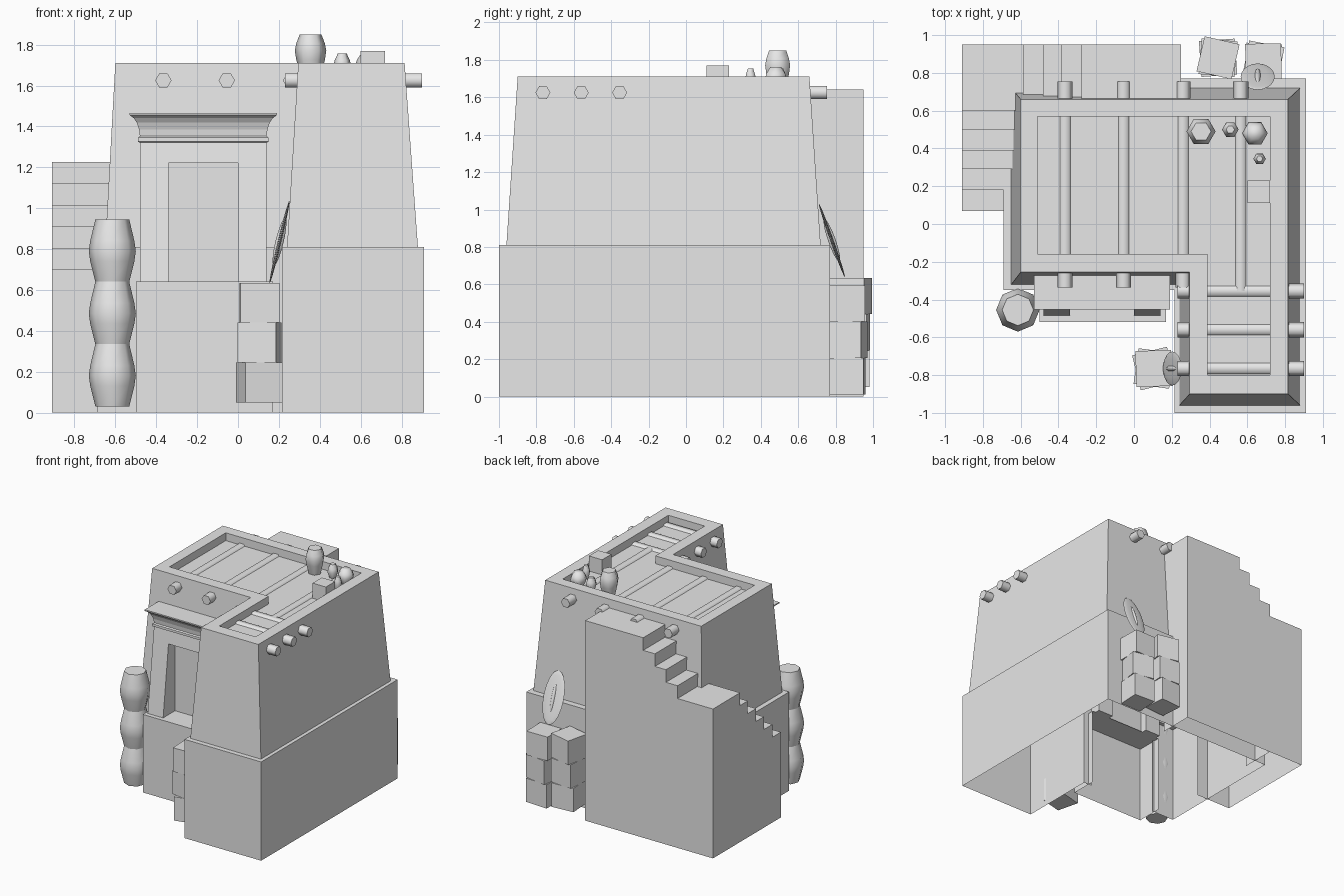
import bpy, bmesh, math
from mathutils import Matrix, Vector

if "Cube" in bpy.data.objects:
    bpy.data.objects.remove(bpy.data.objects["Cube"], do_unlink=True)

clay = bpy.data.materials.new("pale_grey_clay")
clay.use_nodes = True
clay.diffuse_color = (0.8, 0.8, 0.8, 1)
clay.node_tree.nodes["Principled BSDF"].inputs["Base Color"].default_value = (0.8, 0.8, 0.8, 1)


def finish(name, bm, smooth=False):
    mesh = bpy.data.meshes.new(name)
    bm.to_mesh(mesh)
    bm.free()
    obj = bpy.data.objects.new(name, mesh)
    bpy.context.collection.objects.link(obj)
    mesh.materials.append(clay)
    if smooth:
        bpy.ops.object.select_all(action='DESELECT')
        obj.select_set(True)
        bpy.context.view_layer.objects.active = obj
        bpy.ops.object.shade_smooth_by_angle(angle=math.radians(65))
    return obj


def loft(name, rings, bottom=True, top=True, skip=(), smooth=False):
    """Skin counter-clockwise rings from bottom to top; skip holds (ring, side) holes."""
    bm = bmesh.new()
    vs = [[bm.verts.new(p) for p in ring] for ring in rings]
    n = len(vs[0])
    for k in range(len(vs) - 1):
        for i in range(n):
            j = (i + 1) % n
            if (k, i) not in skip:
                bm.faces.new((vs[k][i], vs[k][j], vs[k + 1][j], vs[k + 1][i]))
    if bottom:
        bm.faces.new(vs[0][::-1])
    if top:
        bm.faces.new(vs[-1])
    return finish(name, bm, smooth)


def rect(x0, x1, y0, y1, z):
    return [(x0, y0, z), (x1, y0, z), (x1, y1, z), (x0, y1, z)]


def box(name, x0, x1, y0, y1, z0, z1, **kw):
    return loft(name, [rect(x0, x1, y0, y1, z0), rect(x0, x1, y0, y1, z1)], **kw)


def crate(name, x, y, z, size, turn):
    h = size / 2
    obj = box(name, -h, h, -h, h, 0, 0.195)
    obj.location = (x, y, z)
    obj.rotation_euler.z = math.radians(turn)


def turned(name, x, y, z, profile, sides):
    """Lathed vessel from (radius, height) pairs."""
    rings = [[(x + r * math.cos(math.tau * i / sides), y + r * math.sin(math.tau * i / sides), z + h)
              for i in range(sides)] for r, h in profile]
    loft(name, rings, smooth=True)


def beam(name, start, end, radius=0.04):
    a, b = Vector(start), Vector(end)
    d = b - a
    side = d.cross(Vector((0, 0, 1))).normalized()
    up = Vector((0, 0, 1))
    ring = [radius * (math.cos(math.tau * i / 6) * side + math.sin(math.tau * i / 6) * up) for i in range(6)]
    loft(name, [[a + p for p in ring], [b + p for p in ring]], smooth=True)


# Main L-shaped building, lofted from ground through parapet to sunken roof
DOOR_L, DOOR_R = -0.48, 0.14


def ell(z, left, right, wing, front, inner, back):
    return [(left, inner, z), (DOOR_L, inner, z), (DOOR_R, inner, z), (wing, inner, z),
            (wing, front, z), (right, front, z), (right, back, z), (left, back, z)]


base = (-0.69, 0.91, 0.215, -1.0, -0.35, 0.77)
roof_edge = (-0.51, 0.72, 0.39, -0.80, -0.16, 0.57)
loft("building_walls", [
    ell(0, *base), ell(0.81, *base),
    ell(0.81, -0.65, 0.88, 0.24, -0.96, -0.32, 0.72),
    ell(1.71, -0.60, 0.815, 0.295, -0.90, -0.255, 0.66),
    ell(1.71, *roof_edge), ell(1.646, *roof_edge)],
    bottom=False, skip={(0, 1), (1, 1)})

# Roof beams
for i, (x, end) in enumerate([(-0.365, -0.335), (-0.055, -0.335), (0.26, -0.335), (0.565, -0.355)]):
    beam(f"roof_beam_{i}", (x, end, 1.625), (x, 0.755, 1.625))
for i, y in enumerate([-0.355, -0.56, -0.765]):
    beam(f"wing_beam_{i}", (0.23, y, 1.625), (0.90, y, 1.625))

# Doorway: platform, sloping posts, lintel, door, flared cornice
box("door_platform", -0.50, 0.17, -0.52, -0.30, 0, 0.64, bottom=False, skip={(0, 2)})


def sloped(name, x0, x1, z0, z1):
    def front(z):
        return -0.485 + 0.12 * (z - 0.64)
    loft(name, [rect(x0, x1, front(z), -0.26, z) for z in (z0, z1)])


sloped("door_post_right", DOOR_L, -0.34, 0.64, 1.33)
sloped("door_post_left", 0.0, DOOR_R, 0.64, 1.33)
sloped("door_lintel", -0.34, 0.0, 1.22, 1.33)
box("door_panel", -0.34, 0.0, -0.33, -0.322, 0.64, 1.22)
flare = [(1.32, 0), (1.325, 0.01), (1.345, 0.01), (1.352, 0), (1.385, 0.004),
         (1.42, 0.016), (1.44, 0.03), (1.455, 0.05), (1.465, 0.05)]
loft("door_cornice", [rect(DOOR_L - o, DOOR_R + o, -0.402 - o, -0.26, z) for z, o in flare])


# Stairs: stepped profiles, open underneath and against the building
def stairs(name, edges, heights, near, far, axis):
    outline = [(edges[0], 0)]
    for k, h in enumerate(heights):
        outline += [(edges[k], h), (edges[k + 1], h)]
    outline.append((edges[-1], 0))
    bm = bmesh.new()

    def place(w):
        return [bm.verts.new((w, u, h) if axis == 'y' else (u, w, h)) for u, h in outline]
    a, b = place(near), place(far)
    for i in range(len(outline) - 1):
        bm.faces.new((a[i], b[i], b[i + 1], a[i + 1]))
    bm.faces.new(a)
    bmesh.ops.recalc_face_normals(bm, faces=bm.faces)
    # Orient by the top tread
    bm.faces.ensure_lookup_table()
    if bm.faces[1].normal.z < 0:
        bmesh.ops.reverse_faces(bm, faces=bm.faces)
    finish(name, bm)


rise = 0.105
stairs("lower_stairs", [0.07, 0.18, 0.29, 0.39, 0.50, 0.60, 0.95],
       [0.70 + rise * k for k in range(6)], -0.91, -0.588, 'y')
stairs("upper_stairs", [-0.588, -0.483, -0.383, -0.277, 0.25],
       [1.33 + 0.1035 * k for k in range(4)], 0.95, 0.66, 'x')

# Stacked jars by the door
for k in range(3):
    turned(f"stacked_jar_{k}", -0.615, -0.455, 0.03 + 0.305 * k,
           [(0.083, 0), (0.108, 0.10), (0.115, 0.15), (0.108, 0.20), (0.083, 0.305)], 8)

# Roof vessels and box
turned("roof_jar_large", 0.355, 0.49, 1.646,
       [(0.05, 0), (0.07, 0.08), (0.077, 0.125), (0.07, 0.16), (0.053, 0.204)], 6)
for i, (x, y, r, h) in enumerate([(0.51, 0.50, 0.044, 0.11), (0.64, 0.48, 0.068, 0.115), (0.665, 0.345, 0.033, 0.108)]):
    turned(f"roof_jar_small_{i}", x, y, 1.646,
           [(r * 0.6, 0), (r, h * 0.45), (r * 0.85, h * 0.7), (r * 0.5, h)], 6)
box("roof_box", 0.60, 0.72, 0.11, 0.23, 1.646, 1.77)

# Crate stacks
for label, x, y, z, turns in [("front", 0.105, -0.765, 0.05, (14, -8, 2)),
                              ("back_right", 0.445, 0.88, 0.05, (4, -5, -13)),
                              ("back_left", 0.685, 0.86, 0.01, (-3, -11, 1))]:
    for k, turn in enumerate(turns):
        crate(f"{label}_crate_{k}", x, y, z + 0.195 * k, 0.19, turn)


# Oval shields with a raised spine, leaning on the walls
def shield(name, centre, lean, heading):
    bm = bmesh.new()
    for size in ((0.09, 0.009, 0.208), (0.016, 0.02, 0.12)):
        bmesh.ops.create_uvsphere(bm, u_segments=12, v_segments=10, radius=1, matrix=Matrix.Diagonal((*size, 1)))
    turn = (Matrix.Translation(centre) @ Matrix.Rotation(heading, 4, 'Z') @ Matrix.Rotation(lean, 4, 'X'))
    bmesh.ops.transform(bm, matrix=turn, verts=bm.verts)
    finish(name, bm, smooth=True)


shield("back_shield", (0.655, 0.78, 0.835), 0.34, 0)
shield("front_shield", (0.203, -0.765, 0.835), 0.235, math.pi / 2)
